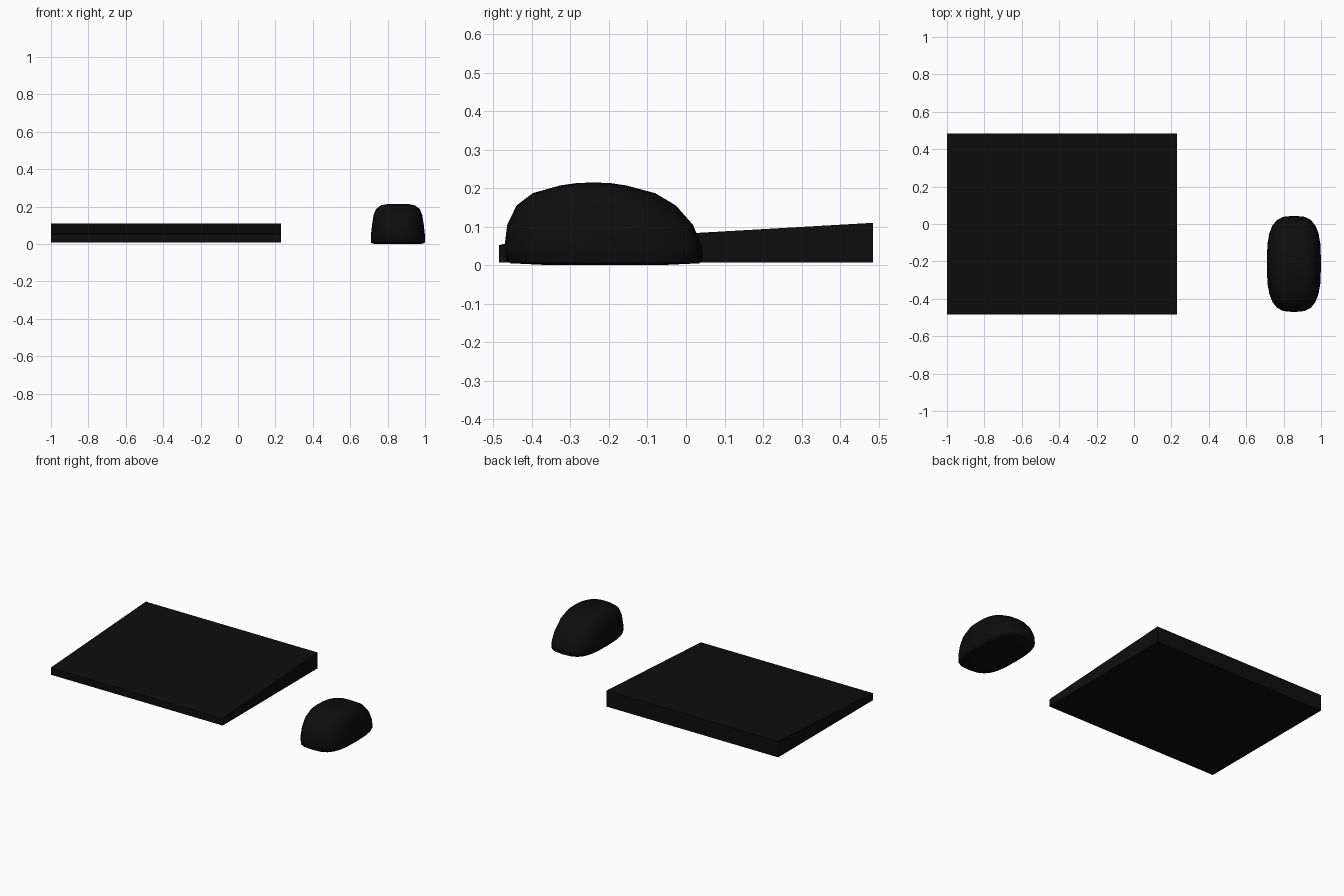
import bpy, bmesh, math

if "Cube" in bpy.data.objects:
    bpy.data.objects.remove(bpy.data.objects["Cube"])


def make_object(name, bm, mat):
    bmesh.ops.recalc_face_normals(bm, faces=bm.faces)
    mesh = bpy.data.meshes.new(name)
    bm.to_mesh(mesh)
    bm.free()
    mesh.materials.append(mat)
    ob = bpy.data.objects.new(name, mesh)
    bpy.context.collection.objects.link(ob)
    return ob


black = bpy.data.materials.new("black_plastic")
black.diffuse_color = (0.004, 0.004, 0.004, 1)
black.use_nodes = True
black.node_tree.nodes["Principled BSDF"].inputs["Base Color"].default_value = black.diffuse_color

# Keyboard: wedge profile (y, z) extruded along x
profile = [(-0.485, 0.007), (0.485, 0.007), (0.485, 0.11), (-0.475, 0.055), (-0.485, 0.052)]
bm = bmesh.new()
face = bm.faces.new([bm.verts.new((-1.0, y, z)) for y, z in profile])
ext = bmesh.ops.extrude_face_region(bm, geom=[face])
bmesh.ops.translate(bm, vec=(1.23, 0, 0),
                    verts=[v for v in ext["geom"] if isinstance(v, bmesh.types.BMVert)])
make_object("keyboard", bm, black)

# Mouse: stacked rounded outlines (z, half width, front y, back y, squareness)
levels = [
    (0.001, 0.125, -0.37, -0.05, 2.6),
    (0.005, 0.142, -0.455, 0.035, 3.0),
    (0.012, 0.145, -0.467, 0.044, 3.0),
    (0.050, 0.144, -0.471, 0.041, 3.0),
    (0.105, 0.138, -0.464, 0.018, 2.9),
    (0.155, 0.130, -0.440, -0.026, 2.8),
    (0.187, 0.117, -0.398, -0.080, 2.6),
    (0.207, 0.091, -0.327, -0.155, 2.4),
    (0.213, 0.060, -0.285, -0.195, 2.2),
]
SEGMENTS = 24
bm = bmesh.new()
rings = []
for z, hw, y0, y1, n in levels:
    ring = []
    for i in range(SEGMENTS):
        a = 2 * math.pi * i / SEGMENTS
        c, s = math.cos(a), math.sin(a)
        x = math.copysign(abs(c) ** (2 / n), c) * hw
        y = math.copysign(abs(s) ** (2 / n), s) * (y1 - y0) / 2
        ring.append(bm.verts.new((0.855 + x, (y0 + y1) / 2 + y, z)))
    rings.append(ring)
for lower, upper in zip(rings, rings[1:]):
    for i in range(SEGMENTS):
        j = (i + 1) % SEGMENTS
        bm.faces.new((lower[i], lower[j], upper[j], upper[i]))

# Mouse underside and crown
for ring, z in ((rings[0], 0.0), (rings[-1], 0.215)):
    tip = bm.verts.new((0.855, -0.24, z))
    for i in range(SEGMENTS):
        bm.faces.new((ring[i], ring[(i + 1) % SEGMENTS], tip))
mouse = make_object("mouse", bm, black)
bpy.context.view_layer.objects.active = mouse
mouse.select_set(True)
bpy.ops.object.shade_smooth_by_angle(angle=math.radians(60))
